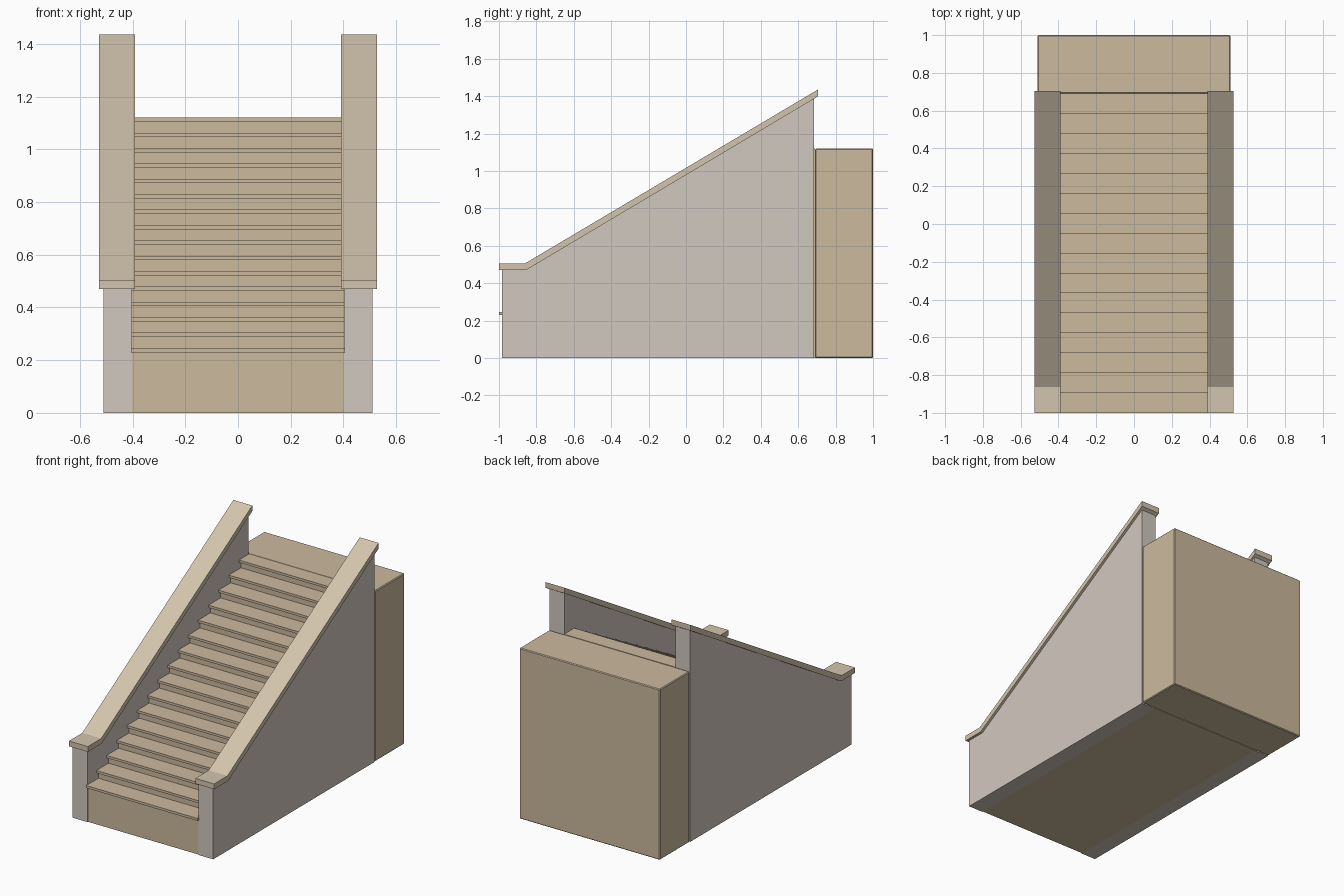
import bpy
import bmesh

if "Cube" in bpy.data.objects:
    bpy.data.objects.remove(bpy.data.objects["Cube"])


def material(name, rgb):
    m = bpy.data.materials.new(name)
    m.diffuse_color = (*rgb, 1)
    m.use_nodes = True
    m.node_tree.nodes["Principled BSDF"].inputs["Base Color"].default_value = m.diffuse_color
    return m


SAND = material("sandstone", (0.60, 0.49, 0.34))
TRIM = material("trim_stone", (0.65, 0.56, 0.42))
PLASTER = material("plaster", (0.64, 0.58, 0.52))


def extrude_profile(name, profile, x0, x1, mat, bevel=0):
    """Solid made by extruding a closed (y, z) profile from x0 to x1."""
    bm = bmesh.new()
    face = bm.faces.new([bm.verts.new((x0, y, z)) for y, z in profile])
    ext = bmesh.ops.extrude_face_region(bm, geom=[face])
    verts = [v for v in ext["geom"] if isinstance(v, bmesh.types.BMVert)]
    bmesh.ops.translate(bm, verts=verts, vec=(x1 - x0, 0, 0))
    bmesh.ops.recalc_face_normals(bm, faces=bm.faces)
    mesh = bpy.data.meshes.new(name)
    bm.to_mesh(mesh)
    bm.free()
    mesh.materials.append(mat)
    obj = bpy.data.objects.new(name, mesh)
    bpy.context.collection.objects.link(obj)
    if bevel:
        mod = obj.modifiers.new("bevel", "BEVEL")
        mod.width = bevel
        mod.segments = 1
    return obj


def rect(y0, y1, z0, z1):
    return [(y0, z0), (y1, z0), (y1, z1), (y0, z1)]


STEPS = 16
RUN, RISE = 0.1056, 0.0583
FRONT, FIRST_Z = -1.0, 0.246
BACK = 0.69
HALF = 0.405
NOSE, SLAB = 0.02, 0.016

# Solid stepped core carrying the risers
core = [(BACK, 0), (FRONT + NOSE, 0)]
for i in range(STEPS):
    y = FRONT + NOSE + i * RUN
    z = FIRST_Z + i * RISE - SLAB
    core.append((y, z))
    core.append((min(y + RUN, BACK), z))
    if i < STEPS - 1:
        continue
extrude_profile("stair_core", core, -HALF, HALF, SAND)

# Overhanging tread slabs
for i in range(STEPS):
    y = FRONT + i * RUN
    z = FIRST_Z + i * RISE
    extrude_profile(f"tread_{i + 1:02d}",
                    rect(y, min(y + RUN + NOSE, BACK), z - SLAB, z),
                    -HALF, HALF, SAND)

# Landing block at the back
extrude_profile("landing", rect(BACK, 1.0, 0, 1.12), -0.51, 0.51, SAND, 0.005)

# Side walls with sloping tops, and the caps that cover them
wall = [(-0.985, 0), (0.685, 0), (0.685, 1.39), (-0.857, 0.472), (-0.985, 0.472)]
cap = [(-1.0, 0.47), (-0.855, 0.47), (0.705, 1.398),
       (0.705, 1.435), (-0.862, 0.505), (-1.0, 0.505)]
for side, s in (("left", -1), ("right", 1)):
    extrude_profile(f"{side}_wall", wall, s * 0.402, s * 0.51, PLASTER)
    extrude_profile(f"{side}_cap", cap, s * 0.39, s * 0.527, TRIM)
